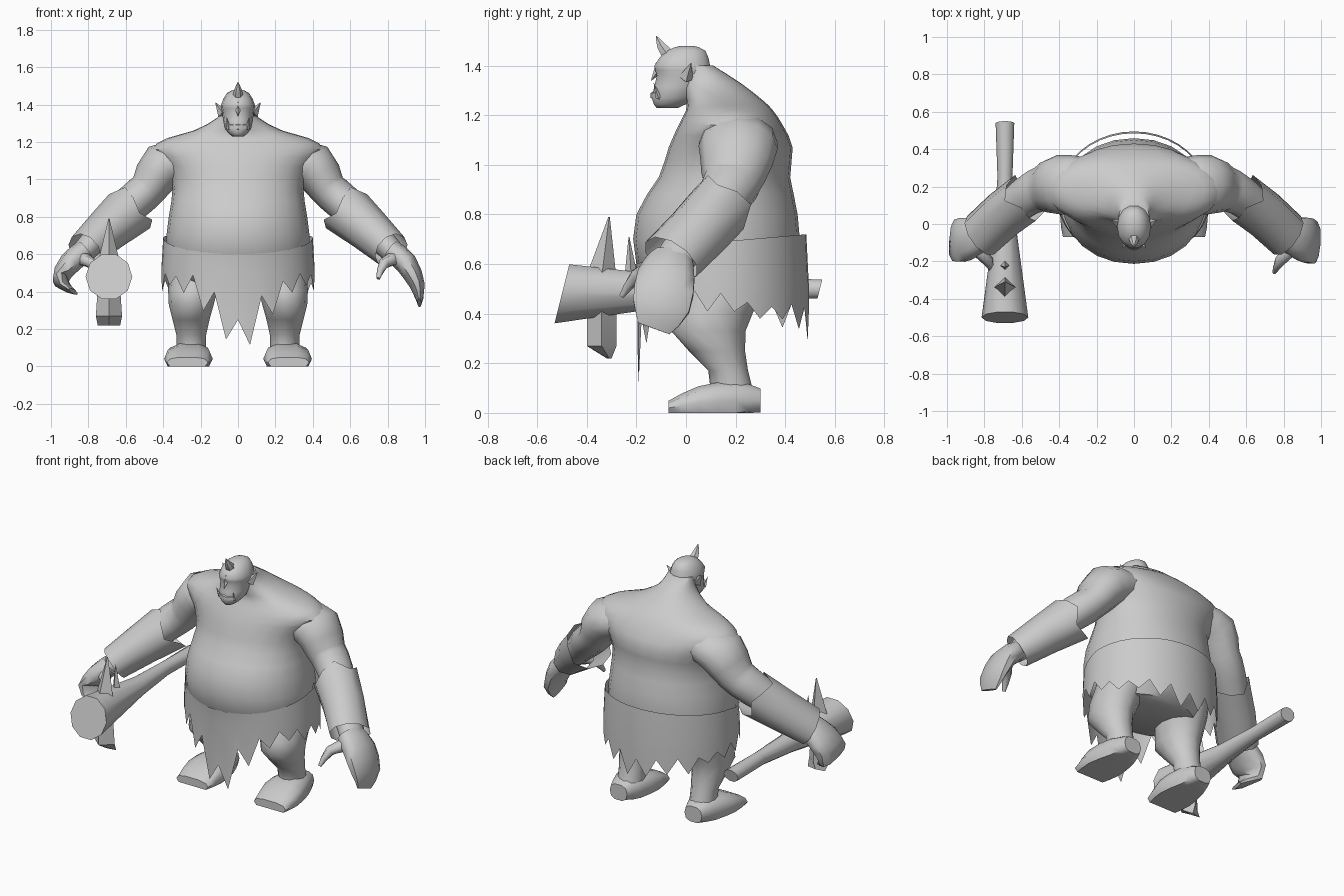
import bpy, bmesh, math, random
from mathutils import Vector

cube = bpy.data.objects.get("Cube")
if cube:
    bpy.data.objects.remove(cube)

grey = bpy.data.materials.new("plain grey")
grey.use_nodes = True
grey.diffuse_color = (.6, .6, .6, 1)
grey.node_tree.nodes["Principled BSDF"].inputs["Base Color"].default_value = grey.diffuse_color

random.seed(4)
X, Y, Z = Vector((1, 0, 0)), Vector((0, 1, 0)), Vector((0, 0, 1))


def finish(name, bm, angle):
    """Turn a bmesh into a shaded object."""
    bmesh.ops.recalc_face_normals(bm, faces=bm.faces)
    mesh = bpy.data.meshes.new(name)
    bm.to_mesh(mesh)
    bm.free()
    mesh.materials.append(grey)
    part = bpy.data.objects.new(name, mesh)
    bpy.context.collection.objects.link(part)
    bpy.ops.object.select_all(action='DESELECT')
    part.select_set(True)
    bpy.context.view_layer.objects.active = part
    bpy.ops.object.shade_smooth_by_angle(angle=math.radians(angle))


def skin(bm, rings, caps):
    """Join rings of points with quads."""
    loops = [[bm.verts.new(point) for point in ring] for ring in rings]
    count = len(loops[0])
    for low, high in zip(loops, loops[1:]):
        for i in range(count):
            j = (i + 1) % count
            bm.faces.new((low[i], low[j], high[j], high[i]))
    if caps:
        bm.faces.new(loops[0])
        bm.faces.new(loops[-1])


def relax(stations):
    """Add a curved in-between station halfway along every span."""
    last = len(stations) - 1
    result = []
    for i in range(last):
        before, start = stations[max(i - 1, 0)], stations[i]
        end, after = stations[i + 1], stations[min(i + 2, last)]
        middle = [(9 * (b + c) - a - d) / 16
                  for a, b, c, d in zip(before, start, end, after)]
        result += [start, middle]
    return result + [stations[last]]


def oval(centre, u, v, sides, power):
    """Oval ring; a power below one makes it boxier."""
    def bend(value):
        return math.copysign(abs(value) ** power, value)
    turns = [math.tau * i / sides for i in range(sides)]
    return [centre + u * bend(math.cos(a)) + v * bend(math.sin(a)) for a in turns]


def limb(name, stations, sides=10, side=1, axes=None, power=1, curved=True,
         caps=True, ragged=0, angle=55):
    """Tube through (x, y, z, radius, radius); side -1 mirrors it in x."""
    if curved:
        stations = relax(stations)
    points = [Vector(station[:3]) for station in stations]
    rings = []
    for i, (*_, wide, deep) in enumerate(stations):
        along = (points[min(i + 1, len(points) - 1)] - points[max(i - 1, 0)]).normalized()
        if axes:
            u, v = axes
        else:
            u = (Z if abs(along.y) > .9 else Y).cross(along).normalized()
            v = along.cross(u)
        ring = oval(points[i], u * wide, v * deep, sides, power)
        for k, point in enumerate(ring):
            if i == 0:
                point += along * ragged * (k % 3 - 1)
            point.x *= side
            point.z = max(point.z, 0)
        rings.append(ring)
    bm = bmesh.new()
    skin(bm, rings, caps)
    finish(name, bm, angle)


def stack(name, levels, sides):
    """Upright body from (height, half width, front, back)."""
    stations = [(0, (front + back) / 2, z, wide, (back - front) / 2)
                for z, wide, front, back in levels]
    limb(name, stations, sides, axes=(X, Y), power=.95)


def spike(name, base, tip, radius, side=1):
    """Four-sided thorn."""
    limb(name, [(*base, radius, radius), (*tip, radius / 20, radius / 20)],
         sides=4, side=side, curved=False, angle=30)


# Torso with a hunched back
stack("torso", [
    (.42, .28, -.08, .34), (.6, .38, -.2, .45), (.8, .37, -.2, .45),
    (.95, .35, -.11, .42), (1.07, .39, -.07, .43), (1.16, .46, -.03, .39),
    (1.22, .38, 0, .35), (1.26, .24, 0, .31), (1.33, .11, -.02, .22),
    (1.4, .08, -.02, .11)], sides=24)

# Head with a heavy jaw and brow
stack("head", [
    (1.23, .03, -.12, -.03), (1.27, .07, -.14, .04), (1.36, .085, -.12, .1),
    (1.4, .09, -.13, .1), (1.46, .06, -.08, .08), (1.48, .02, -.02, .03)], sides=14)
spike("nose", (0, -.1, 1.4), (0, -.14, 1.34), .025)
limb("lower_lip", [(-.05, -.1, 1.28, .02, .02), (0, -.125, 1.28, .02, .02),
                   (.05, -.1, 1.28, .02, .02)], sides=6, axes=(Z, Y))
limb("head_horn", [(0, -.07, 1.44, .03, .03), (0, -.1, 1.48, .02, .02),
                   (0, -.12, 1.52, .002, .002)], sides=6)

# Paired parts
for side, label in ((1, "left"), (-1, "right")):
    spike(label + "_ear", (.08, 0, 1.35), (.12, .02, 1.41), .03, side)
    spike(label + "_tusk", (.05, -.11, 1.27), (.06, -.13, 1.33), .012, side)
    limb(label + "_arm", [
        (.28, .21, 1.1, .1, .15), (.4, .21, 1.07, .13, .16), (.48, .19, .95, .1, .13),
        (.57, .15, .87, .1, .11), (.84, -.06, .6, .06, .08)], sides=12, side=side)
    limb(label + "_cuff", [
        (.58, .14, .83, .14, .13), (.7, .05, .73, .12, .13), (.82, -.06, .62, .1, .13)],
        sides=10, side=side, curved=False, caps=False, ragged=.03)
    limb(label + "_thumb", [
        (.85, -.12, .58, .04, .04), (.78, -.2, .55, .03, .03), (.75, -.26, .47, .01, .01)],
        sides=7, side=side)
    limb(label + "_leg", [
        (.2, .2, .62, .15, .17), (.23, .15, .48, .14, .16), (.25, .09, .33, .12, .15),
        (.25, .17, .17, .08, .08), (.25, .19, .03, .08, .1)],
        sides=12, side=side, axes=(X, Y))
    limb(label + "_foot", [
        (.26, .3, .05, .06, .05), (.26, .2, .05, .1, .08), (.265, .05, .04, .13, .07),
        (.27, -.07, .02, .11, .03)], side=side, axes=(X, Z), power=.75)

# Relaxed left hand and curled right hand
wrist, palm = (.82, -.06, .62, .06, .09), (.9, -.08, .55, .06, .12)
limb("left_hand", [wrist, palm, (.96, -.1, .43, .04, .12), (.97, -.13, .34, .01, .07)],
     power=.85)
limb("right_hand", [wrist, palm, (.95, -.1, .46, .04, .11), (.88, -.14, .4, .01, .07)],
     side=-1, power=.85)

# Torn skirt: alternating notches and tips, longest at the front
teeth = 40
rings = [[], [], []]
for i in range(teeth):
    turn = math.tau * i / teeth
    across, back = math.sin(turn), -math.cos(turn)
    ahead, behind = max(-back, 0), max(back, 0)
    if i % 2:
        low = .42 - .32 * ahead ** 8 - .12 * behind ** 2
    else:
        low = .48 - .22 * ahead ** 16 - .07 * behind
    low += random.uniform(-.02, .02)
    top = .69 + .03 * behind - .09 * ahead
    for ring, z, flare in zip(rings, (top, .52, low), (0, .01, .01)):
        ring.append((across * (.4 + flare), .14 + back * (.345 + flare * back), z))
bm = bmesh.new()
skin(bm, rings, caps=False)
finish("torn_skirt", bm, angle=50)

# Club with thorns and a blunt wedge below
grip = -.69
limb("club", [(grip, .54, .5, .05, .04), (grip, .25, .5, .04, .045),
              (grip, -.02, .49, .06, .06), (grip, -.5, .48, .125, .125)],
     sides=10, axes=(X, Z + Y / 4), curved=False)
spike("club_long_spike", (grip, -.34, .55), (grip, -.31, .79), .06)
spike("club_short_spike", (grip, -.22, .53), (grip, -.23, .71), .03)
limb("club_wedge", [(grip, -.34, .42, .06, .06), (grip, -.34, .27, .07, .06),
                    (grip, -.31, .22, .06, .01)], sides=4, axes=(X, Y), curved=False, angle=30)
